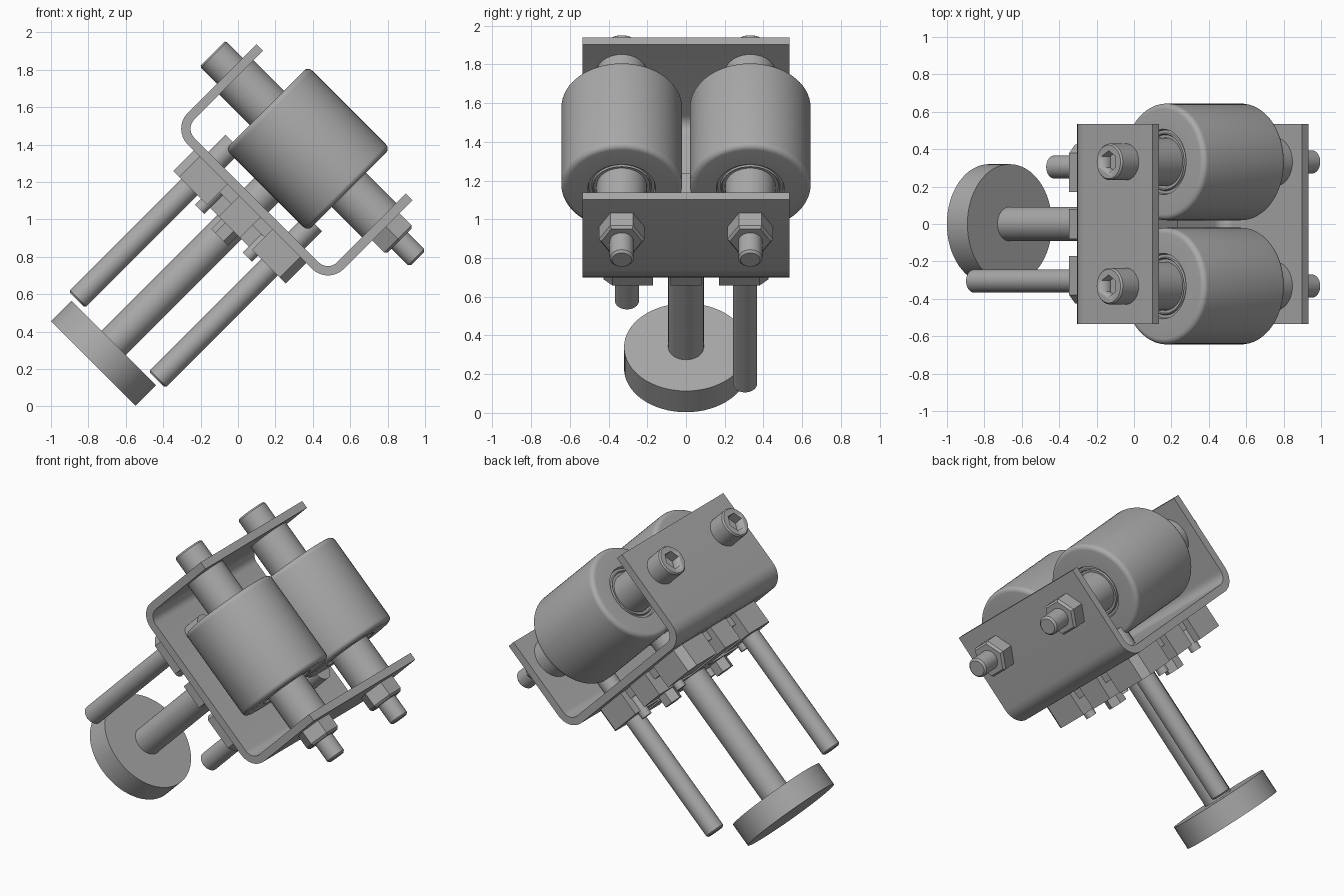
import bpy, bmesh
from math import sin, cos, pi, radians
from mathutils import Matrix, Vector

old = bpy.data.objects.get("Cube")
if old:
    bpy.data.objects.remove(old, do_unlink=True)

steel = bpy.data.materials.new("grey_steel")
GREY = (0.40, 0.40, 0.40, 1)
steel.diffuse_color = GREY
steel.use_nodes = True
steel.node_tree.nodes["Principled BSDF"].inputs["Base Color"].default_value = GREY

# Everything is built upright, then tilted 45 degrees about the y axis
TILT = Matrix.Rotation(radians(45), 4, 'Y') @ Matrix.Translation((-0.71, 0, 0))


def finish(name, bm):
    bmesh.ops.recalc_face_normals(bm, faces=bm.faces)
    bm.transform(TILT)
    me = bpy.data.meshes.new(name)
    bm.to_mesh(me)
    bm.free()
    me.materials.append(steel)
    me.polygons.foreach_set("use_smooth", [True] * len(me.polygons))
    me.set_sharp_from_angle(angle=radians(30))
    ob = bpy.data.objects.new(name, me)
    bpy.context.collection.objects.link(ob)
    return ob


def lathe(name, profile, at, axis='Z', sides=40):
    """Turn (radius, height) pairs round an axis and cap both ends."""
    bm = bmesh.new()
    rings = []
    for r, h in profile:
        ring = []
        for i in range(sides):
            a = 2 * pi * i / sides
            c, s = r * cos(a), r * sin(a)
            p = (h, c, s) if axis == 'X' else (c, s, h)
            ring.append(bm.verts.new(Vector(p) + Vector(at)))
        rings.append(ring)
    for a, b in zip(rings, rings[1:]):
        for i in range(sides):
            j = (i + 1) % sides
            bm.faces.new((a[i], a[j], b[j], b[i]))
    bm.faces.new(rings[0])
    bm.faces.new(rings[-1])
    return finish(name, bm)


def rod(name, r, h0, h1, at, axis='Z', sides=40, chamfer=0.0):
    prof = [(r, h0), (r, h1)]
    if chamfer:
        prof = [(r, h0), (r, h1 - chamfer), (r - chamfer, h1)]
    return lathe(name, prof, at, axis, sides)


def prism(name, outline, direction):
    """Extrude a closed outline along a vector."""
    bm = bmesh.new()
    face = bm.faces.new([bm.verts.new(p) for p in outline])
    ext = bmesh.ops.extrude_face_region(bm, geom=[face])
    verts = [e for e in ext["geom"] if isinstance(e, bmesh.types.BMVert)]
    bmesh.ops.translate(bm, vec=direction, verts=verts)
    return finish(name, bm)


# U-shaped bracket with rounded bends
HALF, BASE, TOP, BEND, THICK, WIDE = 0.59, 0.80, 1.44, 0.12, 0.05, 0.535


def channel(r, half):
    pts = [(-half, TOP)]
    for sx, start in ((-1, pi), (1, 1.5 * pi)):
        for i in range(9):
            a = start + i * pi / 16
            pts.append((sx * (HALF - BEND) + r * cos(a), BASE + BEND + r * sin(a)))
    return pts + [(half, TOP)]


outline = channel(BEND, HALF) + channel(BEND - THICK, HALF - THICK)[::-1]
prism("bracket", [(x, -WIDE, z) for x, z in outline], (0, 2 * WIDE, 0))

# Two rollers, each with its sleeve, bolt and nut
AXLE = 1.238
R, L, F = 0.312, 0.31, 0.03
half_roller = [(0.13, 0.29), (0.145, 0.29), (0.15, 0.30), (0.155, 0.29), (0.17, 0.29), (0.175, L)]
for i in range(7):
    a = pi / 2 * (1 - i / 6)
    half_roller.append((R - F + F * cos(a), L - F + F * sin(a)))
roller_profile = half_roller + [(r, -h) for r, h in half_roller[::-1]]

for side, label in ((-1, "front"), (1, "back")):
    at = (0, side * 0.332, AXLE)
    lathe(label + "_roller", roller_profile, at, 'X', 64)
    rod(label + "_sleeve", 0.13, THICK - HALF, HALF - THICK, at, 'X')
    rod(label + "_bolt_shank", 0.062, 0.5, 0.83, at, 'X', chamfer=0.012)
    nut = lathe(label + "_nut", [(0.118, HALF), (0.118, 0.68), (0.105, 0.695)], at, 'X', 6)
    # Socket head: hexagonal recess cut from a cylinder
    head = lathe(label + "_bolt_head", [(0.09, -0.72), (0.098, -0.71), (0.098, -HALF)], at, 'X')
    cutter = rod("socket_cutter", 0.06, -0.8, -0.655, at, 'X', 6)
    cutter.hide_render = True
    cut = head.modifiers.new("socket", 'BOOLEAN')
    cut.operation = 'DIFFERENCE'
    cut.object = cutter
    bpy.context.view_layer.update()
    me = bpy.data.meshes.new_from_object(head.evaluated_get(bpy.context.evaluated_depsgraph_get()))
    head.modifiers.clear()
    head.data = me
    bpy.data.objects.remove(cutter, do_unlink=True)

# Mounting block: four chamfered pads and a cross rib on a backing plate
LOW, IN, OUT, CH = 0.645, 0.17, 0.425, 0.045
for sx in (-1, 1):
    for sy in (-1, 1):
        pad = [(IN, IN), (OUT, IN), (OUT, OUT - CH), (OUT - CH, OUT), (IN, OUT)]
        prism("mounting_pad", [(sx * x, sy * y, LOW) for x, y in pad], (0, 0, BASE - LOW))
        rod("small_screw", 0.035, 0.60, 0.75, (sx * 0.18, sy * 0.34, 0), sides=16)


def slab(name, x, y, z0, z1):
    prism(name, [(-x, -y, z0), (x, -y, z0), (x, y, z0), (-x, y, z0)], (0, 0, z1 - z0))


slab("backing_plate", 0.38, 0.38, 0.74, BASE)
slab("long_rib", OUT, 0.08, LOW, BASE)
slab("cross_rib", 0.08, OUT, LOW, BASE)
for sy in (-1, 1):
    rod("hex_screw", 0.062, 0.57, 0.70, (0, sy * 0.27, 0), sides=6)

# Guide rods on a diagonal, centre rod and round foot
for s in (-1, 1):
    lathe("guide_rod", [(0.052, -0.205), (0.062, -0.195), (0.062, 0.98)], (s * 0.303, s * 0.305, 0))
rod("centre_rod", 0.092, -0.25, 0.95, (0, 0, 0))
rod("round_foot", 0.32, -0.385, -0.23, (0, 0, 0), sides=64)
